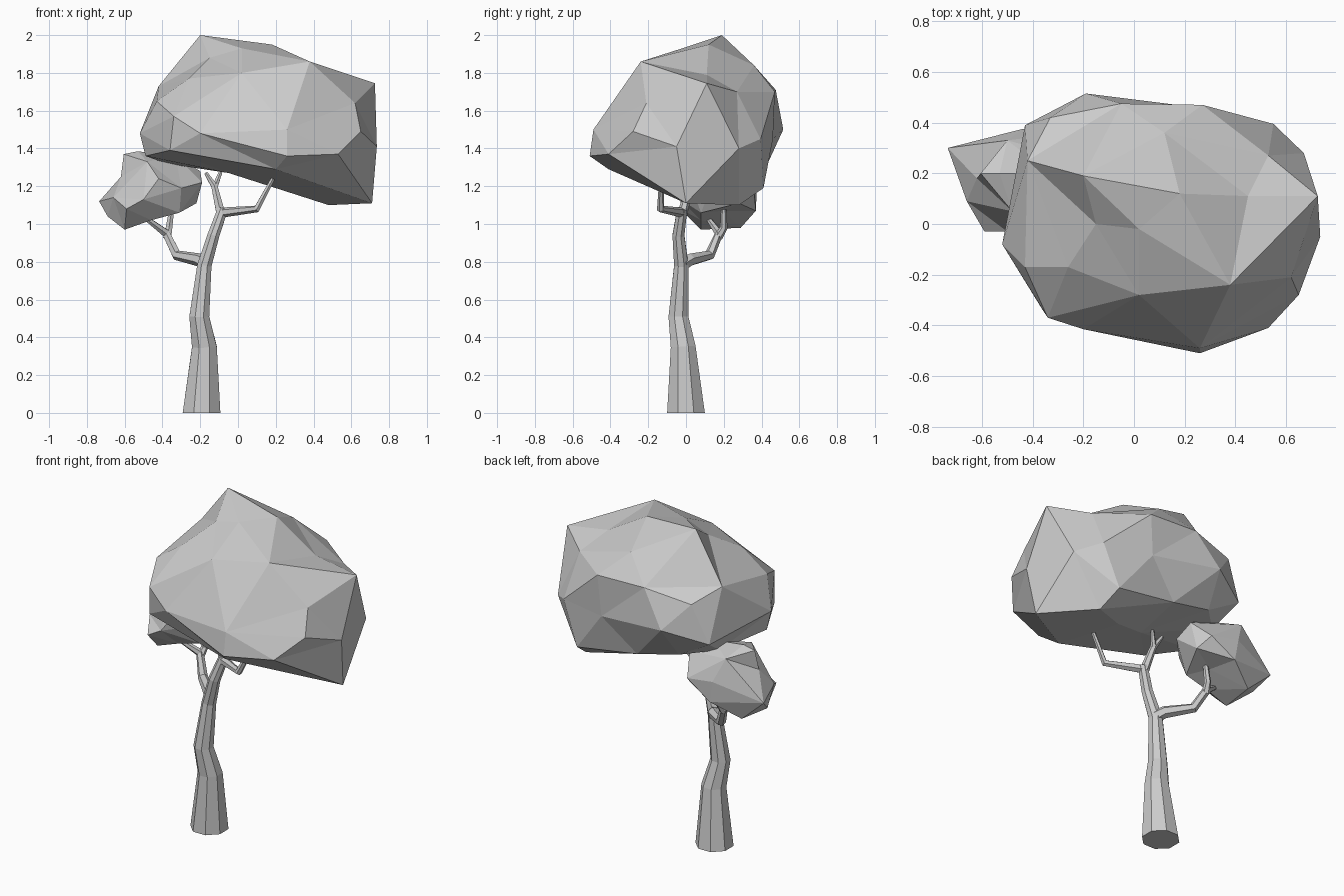
import bpy, bmesh, math
from mathutils import Vector


def finish(name, bm):
    bmesh.ops.recalc_face_normals(bm, faces=bm.faces[:])
    mesh = bpy.data.meshes.new(name)
    bm.to_mesh(mesh)
    bm.free()
    obj = bpy.data.objects.new(name, mesh)
    bpy.context.collection.objects.link(obj)
    return obj


def foliage(name, centre, scale, points):
    """Faceted blob: connect points by direction from centre, then restore their positions."""
    bm = bmesh.new()
    c, s = Vector(centre), Vector(scale)
    real = {}
    for p in points:
        d = Vector(p) - c
        v = bm.verts.new(Vector((d.x / s.x, d.y / s.y, d.z / s.z)).normalized())
        real[v] = Vector(p)
    bmesh.ops.convex_hull(bm, input=bm.verts[:])
    for v in bm.verts:
        v.co = real[v]
    return finish(name, bm)


def limb(name, path, sides):
    """Tapered faceted tube through (x, y, z, radius) points."""
    bm = bmesh.new()
    pts = [Vector(p[:3]) for p in path]
    rings = []
    for i, p in enumerate(pts):
        t = (pts[min(i + 1, len(pts) - 1)] - pts[max(i - 1, 0)]).normalized()
        if p.z == 0:
            t = Vector((0, 0, 1))
        q = Vector((0, 0, 1)).rotation_difference(t)
        r = path[i][3]
        rings.append([bm.verts.new(p + q @ Vector((r * math.cos(a), r * math.sin(a), 0)))
                      for a in (math.tau * (k + 0.5) / sides for k in range(sides))])
    for a, b in zip(rings, rings[1:]):
        for k in range(sides):
            n = (k + 1) % sides
            bm.faces.new((a[k], a[n], b[n], b[k]))
    bm.faces.new(rings[0][::-1])
    bm.faces.new(rings[-1])
    return finish(name, bm)


# Trunk
limb("trunk", [(-0.193, 0, 0, 0.108), (-0.178, -0.015, 0.35, 0.071),
               (-0.205, -0.04, 0.51, 0.057), (-0.178, -0.025, 0.78, 0.041),
               (-0.13, -0.04, 0.94, 0.034), (-0.08, -0.02, 1.08, 0.029)], 8)

# Branches
limb("left_branch", [(-0.175, -0.02, 0.79, 0.038), (-0.205, 0.02, 0.81, 0.035),
                     (-0.325, 0.125, 0.835, 0.028), (-0.38, 0.175, 0.95, 0.024),
                     (-0.50, 0.11, 1.04, 0.012)], 6)
limb("left_twig", [(-0.375, 0.17, 0.93, 0.024), (-0.365, 0.20, 0.98, 0.02),
                   (-0.345, 0.20, 1.12, 0.013)], 6)
limb("right_branch", [(-0.09, -0.02, 1.06, 0.027), (0.10, -0.135, 1.08, 0.02),
                      (0.185, -0.13, 1.24, 0.012)], 6)
limb("top_branch", [(-0.09, -0.02, 1.05, 0.027), (-0.125, 0.02, 1.20, 0.019),
                    (-0.17, 0.04, 1.27, 0.010)], 6)
limb("top_twig", [(-0.125, 0.02, 1.19, 0.018), (-0.09, 0.05, 1.28, 0.010)], 6)

# Main canopy
foliage("main_canopy", (0.12, 0, 1.5), (0.62, 0.5, 0.42), [
    # crown
    (-0.20, 0.19, 2.0), (0.18, 0.12, 1.95), (-0.15, 0.0, 1.88), (0.02, -0.02, 1.93),
    (0.38, -0.24, 1.86), (0.02, -0.28, 1.80), (0.45, 0.11, 1.79), (-0.26, -0.17, 1.77),
    (0.12, 0.36, 1.84), (0.53, 0.27, 1.70),
    # shoulders
    (-0.42, 0.25, 1.73), (-0.33, 0.42, 1.66), (-0.05, 0.475, 1.71),
    (0.27, 0.47, 1.70), (0.725, 0.11, 1.745), (0.62, -0.21, 1.64), (-0.34, -0.37, 1.57),
    (-0.43, -0.17, 1.65),
    # widest band
    (-0.52, -0.08, 1.48), (-0.43, 0.39, 1.43), (-0.19, 0.515, 1.50), (0.25, 0.46, 1.45),
    (0.55, 0.395, 1.45), (0.67, 0.28, 1.40), (0.735, -0.05, 1.41), (0.65, -0.28, 1.49),
    (0.53, -0.41, 1.37), (0.26, -0.51, 1.36), (0.26, -0.49, 1.50), (-0.20, -0.415, 1.48),
    (-0.36, -0.34, 1.39),
    # underside
    (-0.49, -0.08, 1.36), (-0.38, 0.22, 1.32), (-0.22, 0.38, 1.31), (0.05, 0.40, 1.25),
    (0.45, 0.41, 1.19), (0.48, 0.28, 1.10), (0.71, 0.0, 1.11), (0.20, -0.41, 1.29),
    (-0.05, 0.0, 1.27), (0.20, 0.1, 1.19)])

# Small side canopy
foliage("small_canopy", (-0.45, 0.17, 1.19), (0.26, 0.2, 0.2), [
    (-0.735, 0.30, 1.12), (-0.62, 0.18, 1.25), (-0.605, 0.20, 1.37), (-0.53, 0.20, 1.385),
    (-0.50, 0.33, 1.34), (-0.44, 0.375, 1.20), (-0.33, 0.20, 1.36), (-0.20, 0.25, 1.28),
    (-0.19, 0.14, 1.22), (-0.22, 0.28, 1.11), (-0.31, 0.08, 1.06), (-0.26, 0.36, 1.17),
    (-0.30, 0.03, 1.19), (-0.42, -0.02, 1.24), (-0.50, -0.03, 1.13), (-0.59, -0.03, 1.08),
    (-0.66, 0.09, 1.14), (-0.60, 0.08, 0.97), (-0.69, 0.20, 1.04), (-0.58, 0.29, 0.98),
    (-0.42, 0.37, 1.07), (-0.46, 0.08, 1.02), (-0.38, 0.20, 1.07), (-0.48, 0.05, 1.33)])
